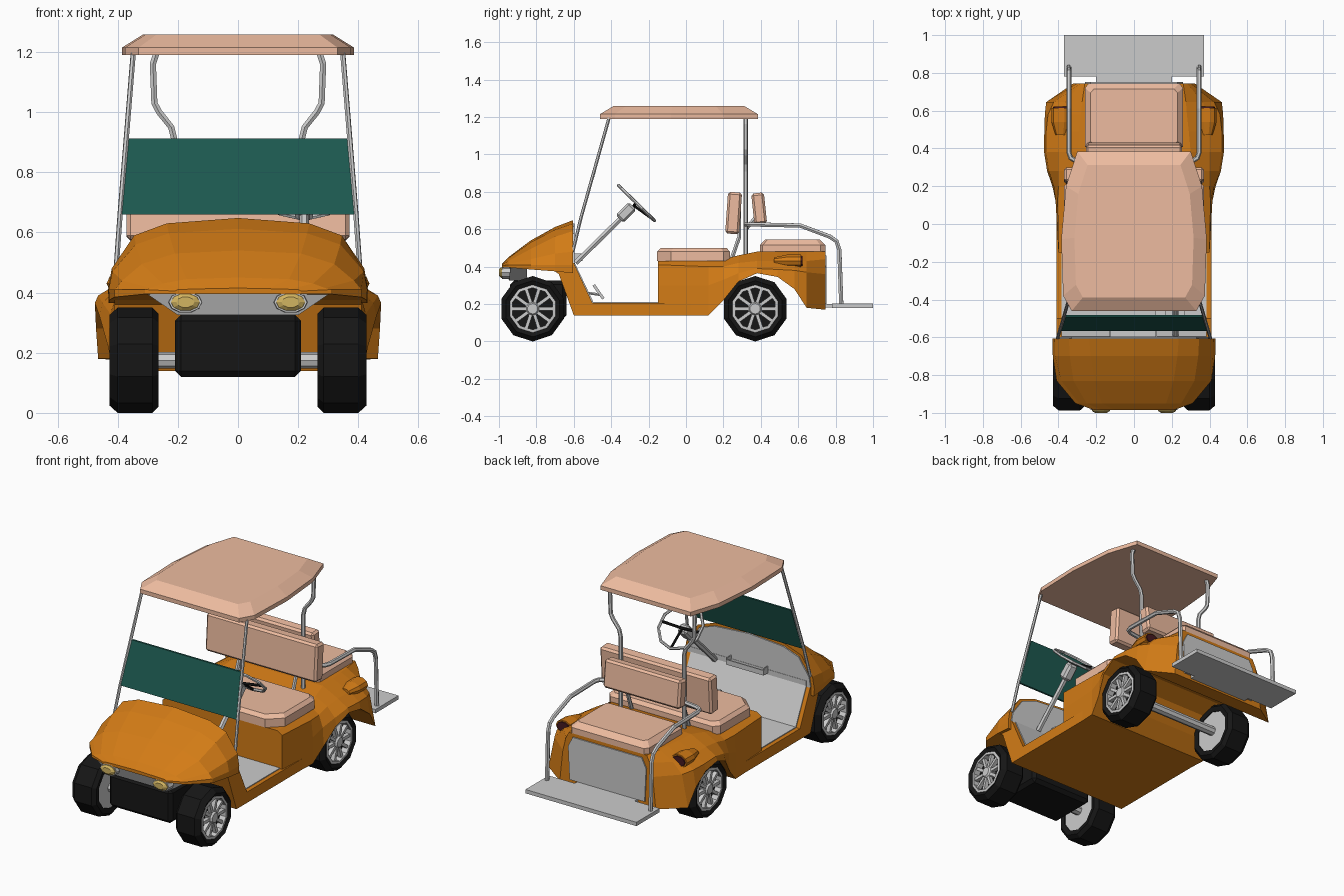
import bpy, bmesh, math
from mathutils import Vector, Matrix

if "Cube" in bpy.data.objects:
    bpy.data.objects.remove(bpy.data.objects["Cube"])

COL = {"orange": (.65, .2, .008), "peach": (.85, .5, .35), "green": (.012, .1, .08),
       "black": (.008, .008, .008), "lamp": (.65, .46, .12), "red": (.06, .01, .015)}
MATS = {}
for k, c in COL.items():
    MATS[k] = bpy.data.materials.new(k + "_paint")
    MATS[k].diffuse_color = (*c, 1)


def finish(name, bm, col=None):
    bmesh.ops.recalc_face_normals(bm, faces=bm.faces)
    me = bpy.data.meshes.new(name)
    bm.to_mesh(me)
    bm.free()
    ob = bpy.data.objects.new(name, me)
    bpy.context.collection.objects.link(ob)
    if col:
        me.materials.append(MATS[col])
    return ob


def loft(name, rings, col=None, closed_ends=True):
    """Skin a list of equally long closed rings of 3D points."""
    bm = bmesh.new()
    vs = [[bm.verts.new(p) for p in r] for r in rings]
    n = len(rings[0])
    for a, b in zip(vs, vs[1:]):
        for i in range(n):
            j = (i + 1) % n
            bm.faces.new((a[i], a[j], b[j], b[i]))
    if closed_ends:
        bm.faces.new(vs[0])
        bm.faces.new(vs[-1])
    return finish(name, bm, col)


def section(y, half):
    """Mirror a half outline (first point on the centre line) into a ring."""
    return [(x, y, z) for x, z in half] + [(-x, y, z) for x, z in half[:0:-1]]


def prism(name, prof, x0, x1, col=None):
    return loft(name, [[(x, y, z) for y, z in prof] for x in (x0, x1)], col)


def box(name, x, y, z, col=None, bevel=0, tilt=0):
    """Box from three (min, max) ranges, tilted about x through its centre."""
    bm = bmesh.new()
    size = [b - a for a, b in (x, y, z)]
    bmesh.ops.create_cube(bm, size=1, matrix=Matrix.Diagonal((*size, 1)))
    if bevel:
        bmesh.ops.bevel(bm, geom=bm.edges[:], offset=bevel, segments=1, affect='EDGES')
    c = Vector([(a + b) / 2 for a, b in (x, y, z)])
    bm.transform(Matrix.Translation(c) @ Matrix.Rotation(tilt, 4, 'X'))
    return finish(name, bm, col)


def tube(name, pts, r, col=None, cyclic=False):
    cu = bpy.data.curves.new(name, 'CURVE')
    cu.dimensions = '3D'
    cu.bevel_depth = r
    cu.bevel_resolution = 1
    cu.use_fill_caps = True
    sp = cu.splines.new('POLY')
    sp.points.add(len(pts) - 1)
    sp.use_cyclic_u = cyclic
    sp.use_smooth = False
    for p, q in zip(sp.points, pts):
        p.co = (*q, 1)
    ob = bpy.data.objects.new(name, cu)
    bpy.context.collection.objects.link(ob)
    if col:
        cu.materials.append(MATS[col])


def lathe(name, prof, y, z, s, col=None, n=10, sy=1, ends=True):
    """Revolve (radius, x) points about an x-parallel axis at y, z."""
    rings = [[(s * x, y + r * math.sin(t), z - r * math.cos(t))
              for t in [2 * math.pi * i / n for i in range(n)]] for r, x in prof]
    return loft(name, rings, col, ends)


def disc_y(name, x, z, rings, col, n=10):
    """Elliptical solid along y from (y, rx, rz) rings."""
    return loft(name, [[(x + rx * math.cos(2 * math.pi * i / n), y, z + rz * math.sin(2 * math.pi * i / n))
                        for i in range(n)] for y, rx, rz in rings], col)


# wheels with spoked rims
R = .175
for s, side in ((1, "right"), (-1, "left")):
    for y, end in ((-.82, "front"), (.37, "rear")):
        n = f"{end}_{side}_"
        lathe(n + "tyre", [(.125, .415), (.15, .428), (R, .40), (R, .285), (.155, .265), (.125, .27),
                           (.125, .415)], y, R, s, "black", ends=False)
        lathe(n + "rim_back", [(.125, .375), (.125, .38)], y, R, s, "black")
        lathe(n + "inner_disc", [(.126, .275), (.126, .29)], y, R, s)
        lathe(n + "rim_ring", [(.128, .418), (.112, .42), (.112, .38), (.128, .38), (.128, .418)],
              y, R, s, ends=False)
        lathe(n + "hub", [(.04, .375), (.04, .405), (.028, .422)], y, R, s)
        for k in range(10):
            sp = box(n + "spoke", (-.012, .012), (-.009, .009), (.025, .12))
            a = math.radians(36 * k + 18)
            sp.matrix_world = Matrix.Translation((s * .4, y, R)) @ Matrix.Rotation(a, 4, 'X')

# axles and front motor housing
for y, n in ((-.82, "front_axle"), (.37, "rear_axle")):
    lathe(n, [(.028, -.28), (.028, .28)], y, R, 1, n=8)
box("front_housing", (-.21, .21), (-.94, -.64), (.12, .325), "black", .02)

# front hood
loft("hood", [
    section(-.605, [(0, .648), (.237, .63), (.345, .59), (.42, .48), (.432, .41), (.43, .365)]),
    section(-.70, [(0, .612), (.23, .597), (.34, .56), (.418, .47), (.43, .41), (.428, .375)]),
    section(-.83, [(0, .54), (.21, .53), (.32, .495), (.385, .44), (.41, .41), (.41, .385)]),
    section(-.95, [(0, .45), (.17, .445), (.25, .43), (.29, .415), (.31, .41), (.31, .395)]),
    section(-.985, [(0, .415), (.10, .413), (.17, .411), (.20, .41), (.21, .405), (.21, .395)])], "orange")

# front fascia and headlamps
loft("front_fascia", [[(-.31, y1, .40), (-.2, y0, .4), (.2, y0, .4), (.31, y1, .40),
                       (.2, y2, .325), (-.2, y2, .325)]
                      for y0, y1, y2 in ((-.975, -.94, -.945), (-.85, -.85, -.85))])
for s in (1, -1):
    disc_y("headlamp_bezel", s * .175, .368, [(-.93, .057, .037), (-.985, .055, .035)], None)
    disc_y("headlamp", s * .175, .368, [(-.97, .05, .031), (-.99, .048, .029), (-1.0, .03, .018)], "lamp")

# floor pan with side sills, grey liner and dash
prism("floor_pan", [(-.74, .40), (-.68, .36), (-.64, .25), (-.60, .14), (.12, .14), (.12, .205),
                    (-.50, .205), (-.60, .42), (-.62, .44)], -.41, .41, "orange")
prism("floor_liner", [(-.15, .20), (-.15, .21), (-.495, .21), (-.595, .42), (-.595, .45),
                      (-.61, .45), (-.61, .42), (-.505, .20)], -.385, .385)
loft("dash_liner", [section(y, [(0, .632), (.23, .615), (.332, .578), (.402, .475), (.412, .42), (.40, .41)])
                    for y in (-.61, -.597)])
box("dash_tray", (-.13, .12), (-.60, -.555), (.43, .437))
box("dash_tray_lip", (-.13, .12), (-.56, -.553), (.43, .46))
for x in (-.13, .115):
    box("dash_tray_end", (x, x + .006), (-.60, -.555), (.43, .47))

# rear body with flared fenders and wheel arches
loft("rear_body", [section(y, [(0, zt)] + p + [(0, p[-1][1])]) for y, zt, p in [
    (-.15, .43, [(.37, .43), (.40, .41), (.40, .3), (.40, .14)]),
    (.12, .43, [(.36, .43), (.405, .40), (.415, .3), (.415, .14)]),
    (.20, .44, [(.34, .44), (.40, .40), (.425, .33), (.432, .22)]),
    (.28, .46, [(.32, .46), (.40, .42), (.45, .365), (.46, .32)]),
    (.38, .48, [(.30, .48), (.40, .43), (.465, .39), (.476, .365)]),
    (.49, .48, [(.29, .48), (.40, .43), (.465, .385), (.475, .345)]),
    (.58, .48, [(.28, .48), (.39, .43), (.455, .38), (.472, .28)]),
    (.645, .48, [(.275, .48), (.365, .43), (.425, .37), (.465, .18)]),
    (.745, .48, [(.26, .48), (.28, .44), (.30, .36), (.32, .17)])]], "orange")
loft("rear_panel", [[(-.23, y, .46), (.23, y, .46), (.26, y, .40), (.25, y, .2), (-.25, y, .2), (-.26, y, .40)]
                    for y in (.735, .752)])

# tail lamp pods
for s in (1, -1):
    disc_y("tail_pod", s * .385, .43, [(.47, .03, .02), (.54, .052, .036), (.615, .052, .038)], "orange")
    disc_y("tail_lamp", s * .385, .43, [(.61, .044, .031), (.622, .042, .029)], "red")


# seats
def cushion(name, outline, z0, z1, inset):
    cy = sum(p[1] for p in outline) / len(outline)
    w = max(p[0] for p in outline)
    d = max(abs(p[1] - cy) for p in outline)
    full = outline + [(-x, y) for x, y in reversed(outline)]
    rings = [[(x * k, cy + (y - cy) * m, z) for x, y in full]
             for k, m, z in ((1, 1, z0), (1, 1, z1 - inset), (1 - inset / w, 1 - inset / d, z1))]
    return loft(name, rings, "peach")


cushion("front_seat", [(.29, -.155), (.37, -.08), (.37, .20), (.34, .235)], .43, .5, .02)
cushion("rear_seat", [(.24, .395), (.26, .41), (.26, .72), (.24, .745)], .48, .545, .03)
box("front_backrest", (-.37, .37), (.217, .292), (.575, .798), "peach", .012, math.radians(-4))
box("rear_backrest", (-.255, .255), (.357, .425), (.628, .794), "peach", .012, math.radians(6))
for s in (1, -1):
    tube("front_backrest_bracket", [(s * .19, .24, .43), (s * .19, .285, .56), (s * .19, .285, .70)], .012)
    tube("rear_backrest_bracket", [(s * .19, .32, .60), (s * .19, .37, .66)], .012)

# roof
edge = [(.33, -.46), (.375, -.38), (.385, -.08), (.36, .2), (.30, .385)]
full = edge + [(-x, y) for x, y in reversed(edge)]
loft("roof", [[(x * k, -.04 + (y + .04) * m, z) for x, y in full]
              for k, m, z in ((1, 1, 1.19), (1, 1, 1.215), (.82, .83, 1.258))], "peach")

# windscreen, roof posts and grab rails
loft("windscreen", [[(s * w, y + dy, z) for s, w, y, z in
                     ((-1, .387, -.567, .66), (1, .387, -.567, .66), (1, .363, -.493, .913), (-1, .363, -.493, .913))]
                    for dy in (0, .012)], "green")
for s in (1, -1):
    tube("front_post", [(s * .348, -.41, 1.2), (s * .392, -.562, .66), (s * .405, -.605, .48)], .009)
    tube("rear_post", [(s * .27, .32, 1.2), (s * .283, .32, 1.16), (s * .278, .32, 1.03), (s * .262, .32, 1.0),
                       (s * .222, .32, .95), (s * .212, .32, .91), (s * .212, .32, .46)], .012)
    tube("grab_rail", [(s * .21, .32, .625), (s * .31, .335, .625), (s * .335, .35, .625), (s * .345, .38, .625),
                       (s * .345, .61, .62), (s * .345, .77, .56), (s * .345, .805, .535),
                       (s * .345, .82, .49), (s * .345, .83, .2)], .013)

# rear step platform
box("rear_step", (-.37, .37), (.78, 1.0), (.18, .203))
box("step_support", (-.2, .2), (.70, .80), (.182, .2))

# steering column, wheel and pedals
hub, up, sx = Vector((.22, -.265, .74)), Vector((0, .71, .70)), .22
tube("steering_column", [(sx, -.59, .42), (sx, -.29, .715)], .016)
box("column_housing", (sx - .03, sx + .03), (-.37, -.27), (.66, .72), None, .012, math.radians(45))
v = Vector((0, .716, -.698))
rim = [hub + .135 * (math.cos(a) * Vector((1, 0, 0)) + math.sin(a) * v)
       for a in [2 * math.pi * (i + .5) / 10 for i in range(10)]]
tube("steering_wheel", rim, .009, None, True)
for a in (0, 90, 180):
    a = math.radians(a)
    tube("steering_spoke", [hub - .02 * up, hub + .13 * (math.cos(a) * Vector((1, 0, 0)) + math.sin(a) * v)],
         .008, "black")
for x in (.14, .24):
    tube("pedal_arm", [(x, -.53, .26), (x, -.46, .25)], .008)
    box("pedal", (x - .03, x + .03), (-.475, -.46), (.22, .31), None, 0, math.radians(35))

for m in bpy.data.materials:
    if m.users and not m.is_grease_pencil:
        m.use_nodes = True
        m.node_tree.nodes["Principled BSDF"].inputs["Base Color"].default_value = m.diffuse_color
